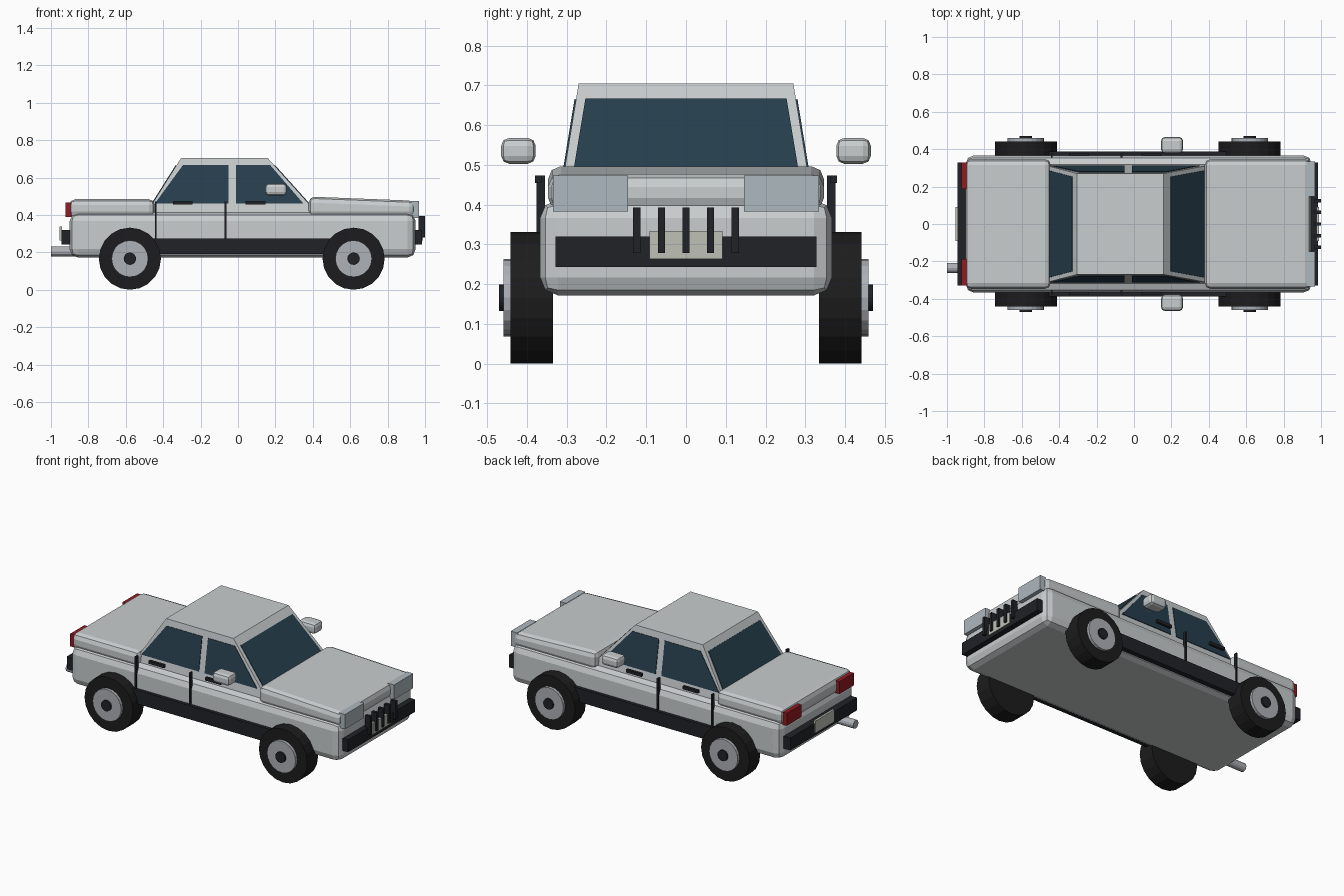
import bpy, bmesh, math
from mathutils import Matrix, Vector

if "Cube" in bpy.data.objects:
    bpy.data.objects.remove(bpy.data.objects["Cube"])


def mat(name, r, g, b):
    m = bpy.data.materials.new(name)
    m.diffuse_color = (r, g, b, 1)
    m.use_nodes = True
    m.node_tree.nodes["Principled BSDF"].inputs["Base Color"].default_value = m.diffuse_color
    return m


PAINT = mat("paint", 0.58, 0.61, 0.62)
BLACK = mat("black_trim", 0.014, 0.016, 0.02)
RUBBER = mat("rubber", 0.012, 0.012, 0.013)
GLASS = mat("glass", 0.02, 0.05, 0.075)
CHROME = mat("metal", 0.42, 0.44, 0.47)
LAMP = mat("headlight", 0.42, 0.48, 0.52)
RED = mat("tail_light", 0.3, 0.01, 0.015)
PLATE = mat("plate", 0.52, 0.53, 0.47)


def finish(name, bm, material, mirror=False, bevel=0, segments=2, solid=0):
    bmesh.ops.recalc_face_normals(bm, faces=bm.faces)
    me = bpy.data.meshes.new(name)
    bm.to_mesh(me)
    bm.free()
    me.materials.append(material)
    ob = bpy.data.objects.new(name, me)
    bpy.context.collection.objects.link(ob)
    if solid:
        s = ob.modifiers.new("Solidify", 'SOLIDIFY')
        s.thickness, s.offset = solid, 0
    if bevel:
        b = ob.modifiers.new("Bevel", 'BEVEL')
        b.width, b.segments = bevel, segments
    if mirror:
        m = ob.modifiers.new("Mirror", 'MIRROR')
        m.use_axis = (False, True, False)
    return ob


def box(name, x, y, z, material, front_drop=0, **kw):
    """Box from (min, max) ranges; front_drop lowers the top edge at +x."""
    bm = bmesh.new()
    bmesh.ops.create_cube(bm, size=1)
    for v in bm.verts:
        front_top = v.co.x > 0 and v.co.z > 0
        v.co = Vector((x[v.co.x > 0], y[v.co.y > 0], z[v.co.z > 0]))
        if front_top:
            v.co.z -= front_drop
    return finish(name, bm, material, **kw)


def cylinder(name, centre, r, length, axis, material, sides=20, **kw):
    bm = bmesh.new()
    rot = Matrix.Rotation(math.pi / 2, 4, axis)
    bmesh.ops.create_cone(bm, cap_ends=True, segments=sides, radius1=r, radius2=r,
                          depth=length, matrix=Matrix.Translation(centre) @ rot)
    return finish(name, bm, material, **kw)


def panel(name, pts, **kw):
    bm = bmesh.new()
    bm.faces.new([bm.verts.new(p) for p in pts])
    return finish(name, bm, GLASS, solid=0.008, **kw)


# Cabin slopes: surface position at a given height
ROOF = 0.705
def side_y(z): return 0.27 + 0.163 * (ROOF - z)
def front_x(z): return 0.158 + 0.9 * (ROOF - z)
def rear_x(z): return -0.304 - 0.63 * (ROOF - z)


# Body shells
box("lower_body", (-0.90, 0.95), (-0.367, 0.367), (0.172, 0.412), PAINT, bevel=0.045)
box("hood", (0.378, 0.945), (-0.347, 0.347), (0.385, 0.498), PAINT, front_drop=0.022, bevel=0.032)
box("trunk", (-0.902, -0.445), (-0.347, 0.347), (0.385, 0.484), PAINT, bevel=0.032)

# Cabin frustum
bm = bmesh.new()
rings = []
for z in (0.39, ROOF):
    y, xf, xr = side_y(z), front_x(z), rear_x(z)
    rings.append([bm.verts.new(p) for p in
                  ((xr, -y, z), (xf, -y, z), (xf, y, z), (xr, y, z))])
low, top = rings
bm.faces.new(low)
bm.faces.new(top)
for i in range(4):
    j = (i + 1) % 4
    bm.faces.new((low[i], low[j], top[j], top[i]))
finish("cabin", bm, PAINT)

# Windows
ZB, ZT = 0.46, 0.665
for name, prof in (("rear_side_window", ((-0.445, ZB), (-0.05, ZB), (-0.05, ZT), (-0.295, ZT))),
                   ("front_side_window", ((-0.01, ZB), (0.35, ZB), (0.173, ZT), (-0.01, ZT)))):
    panel(name, [(x, side_y(z), z) for x, z in prof], mirror=True)
for name, fx in (("windshield", front_x), ("rear_window", rear_x)):
    panel(name, [(fx(ZB), -0.287, ZB), (fx(ZB), 0.287, ZB),
                 (fx(ZT), 0.253, ZT), (fx(ZT), -0.253, ZT)])

# Side trim: sills, door seams, handles, mirrors
box("side_sill", (-0.46, 0.50), (0.34, 0.388), (0.19, 0.275), BLACK, mirror=True)
for name, x in (("rear_door_seam", -0.44), ("front_door_seam", -0.067)):
    box(name, (x - 0.005, x + 0.005), (0.355, 0.376), (0.265, 0.473), BLACK, mirror=True)
for name, x in (("rear_door_handle", -0.295), ("front_door_handle", 0.093)):
    box(name, (x - 0.053, x + 0.053), (0.363, 0.38), (0.455, 0.474), BLACK, mirror=True)
box("side_mirror", (0.145, 0.262), (0.378, 0.465), (0.503, 0.568), PAINT, bevel=0.02, mirror=True)

# Wheels
for pos, x in (("rear", -0.578), ("front", 0.618)):
    for part, r, y0, y1, m in (("tire", 0.166, 0.335, 0.441, RUBBER),
                               ("hub", 0.098, 0.40, 0.459, CHROME),
                               ("cap", 0.033, 0.42, 0.47, BLACK)):
        cylinder(f"{pos}_{part}", (x, (y0 + y1) / 2, 0.166), r, y1 - y0, 'X', m, mirror=True)

# Front end
box("front_bumper", (0.93, 0.985), (-0.328, 0.328), (0.243, 0.32), BLACK)
box("headlight", (0.925, 0.968), (0.146, 0.334), (0.383, 0.474), LAMP, mirror=True)
box("front_plate", (0.975, 0.99), (-0.092, 0.092), (0.263, 0.334), PLATE)
for i in range(5):
    y = (i - 2) * 0.062
    box(f"grille_bar_{i + 1}", (0.965, 1.0), (y - 0.009, y + 0.009), (0.278, 0.393), BLACK)

# Rear end
box("rear_bumper", (-0.945, -0.88), (-0.328, 0.328), (0.243, 0.32), BLACK)
box("tail_light", (-0.922, -0.89), (0.187, 0.328), (0.39, 0.467), RED, mirror=True)
box("rear_plate", (-0.954, -0.94), (-0.092, 0.092), (0.263, 0.338), PLATE)
cylinder("exhaust_pipe", (-0.91, -0.235, 0.205), 0.026, 0.18, 'Y', CHROME, sides=12)
